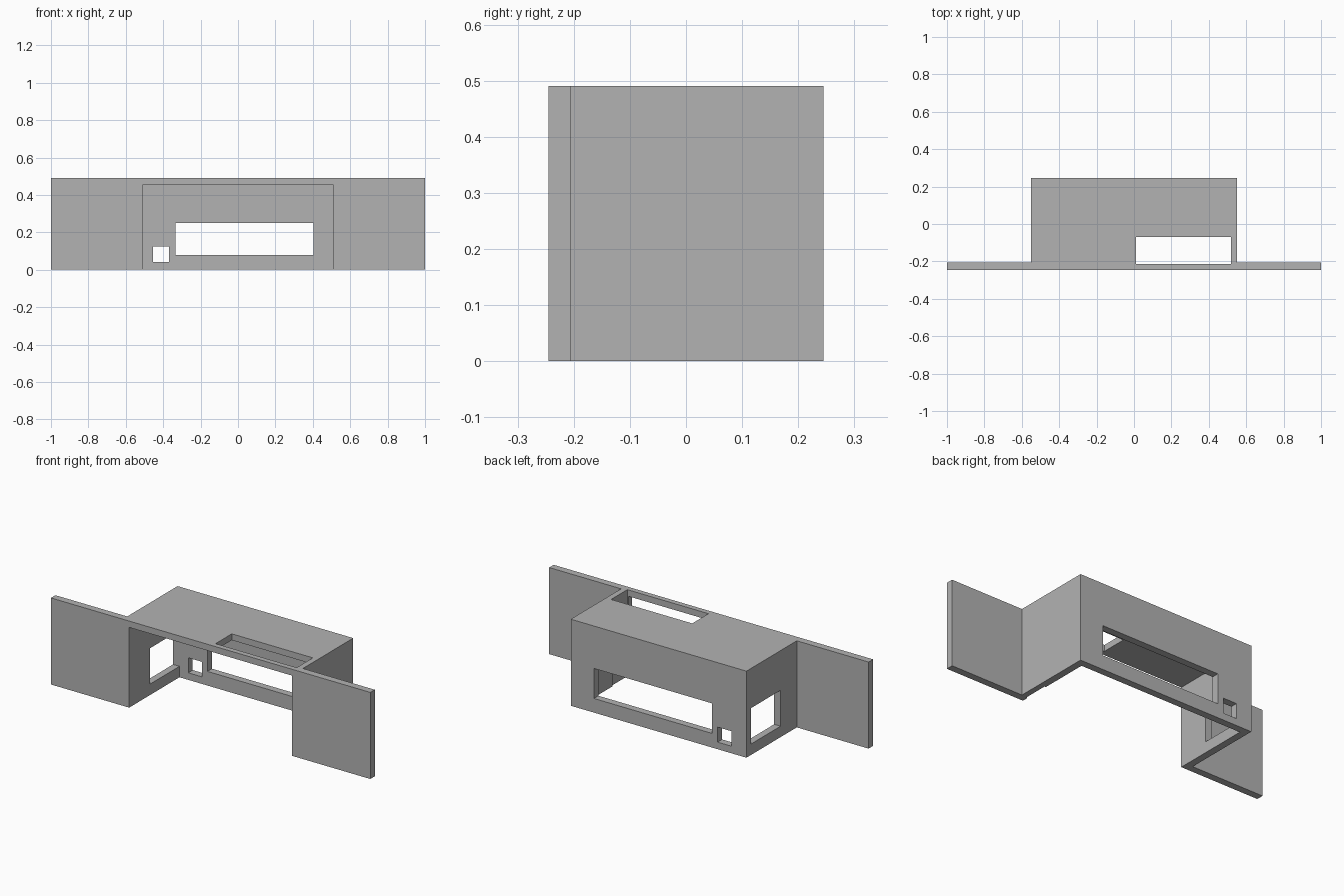
import bpy
import bmesh

# Remove the default cube
cube = bpy.data.objects.get("Cube")
if cube:
    bpy.data.objects.remove(cube, do_unlink=True)

# Single flat colour
grey = bpy.data.materials.new("plain_grey")
grey.use_nodes = True
colour = (0.45, 0.45, 0.45, 1.0)
grey.diffuse_color = colour
grey.node_tree.nodes["Principled BSDF"].inputs["Base Color"].default_value = colour

HEIGHT = 0.49
FRONT, BACK = -0.245, 0.245
WALL = 0.04
OVER = 0.1  # how far cutters pass through a surface


def prism(name, outline, z0, z1):
    """Extrude a plan outline between two heights."""
    bm = bmesh.new()
    face = bm.faces.new([bm.verts.new((x, y, z0)) for x, y in outline])
    top = bmesh.ops.extrude_face_region(bm, geom=[face])["geom"]
    bmesh.ops.translate(bm, vec=(0, 0, z1 - z0),
                        verts=[v for v in top if isinstance(v, bmesh.types.BMVert)])
    bmesh.ops.recalc_face_normals(bm, faces=bm.faces)
    mesh = bpy.data.meshes.new(name)
    bm.to_mesh(mesh)
    bm.free()
    mesh.materials.append(grey)
    obj = bpy.data.objects.new(name, mesh)
    bpy.context.collection.objects.link(obj)
    return obj


def cut(target, name, xs, ys, zs):
    """Subtract a box given by its x, y and z ranges."""
    (x0, x1), (y0, y1) = xs, ys
    cutter = prism(name, [(x0, y0), (x1, y0), (x1, y1), (x0, y1)], *zs)
    cutter.hide_render = True
    mod = target.modifiers.new(name, "BOOLEAN")
    mod.operation = "DIFFERENCE"
    mod.solver = "EXACT"
    mod.object = cutter
    bpy.context.view_layer.objects.active = target
    bpy.ops.object.modifier_apply(modifier=name)
    bpy.data.objects.remove(cutter, do_unlink=True)


# Housing with side wings: half plan outline mirrored in x
half = [(1, FRONT), (1, FRONT + WALL), (0.55, FRONT + WALL), (0.55, BACK)]
outline = half + [(-x, y) for x, y in reversed(half)]
housing = prism("winged_housing", outline, 0, HEIGHT)

# Hollow inside, open at the front and underneath
cut(housing, "cavity", (-0.51, 0.51), (FRONT - OVER, BACK - WALL), (-OVER, 0.454))

# Openings in the back wall
through_back = (BACK - WALL - OVER, BACK + OVER)
cut(housing, "wide_back_slot", (-0.335, 0.405), through_back, (0.08, 0.25))
cut(housing, "small_back_port", (-0.455, -0.37), through_back, (0.04, 0.125))

# Opening in the right side wall
cut(housing, "side_window", (-0.55 - OVER, -0.45), (-0.06, BACK - WALL), (0.062, 0.265))

# Opening in the roof, running down and shaving the left wall
cut(housing, "roof_slot", (0.01, 0.518), (-0.215, -0.07), (-OVER, HEIGHT + OVER))
